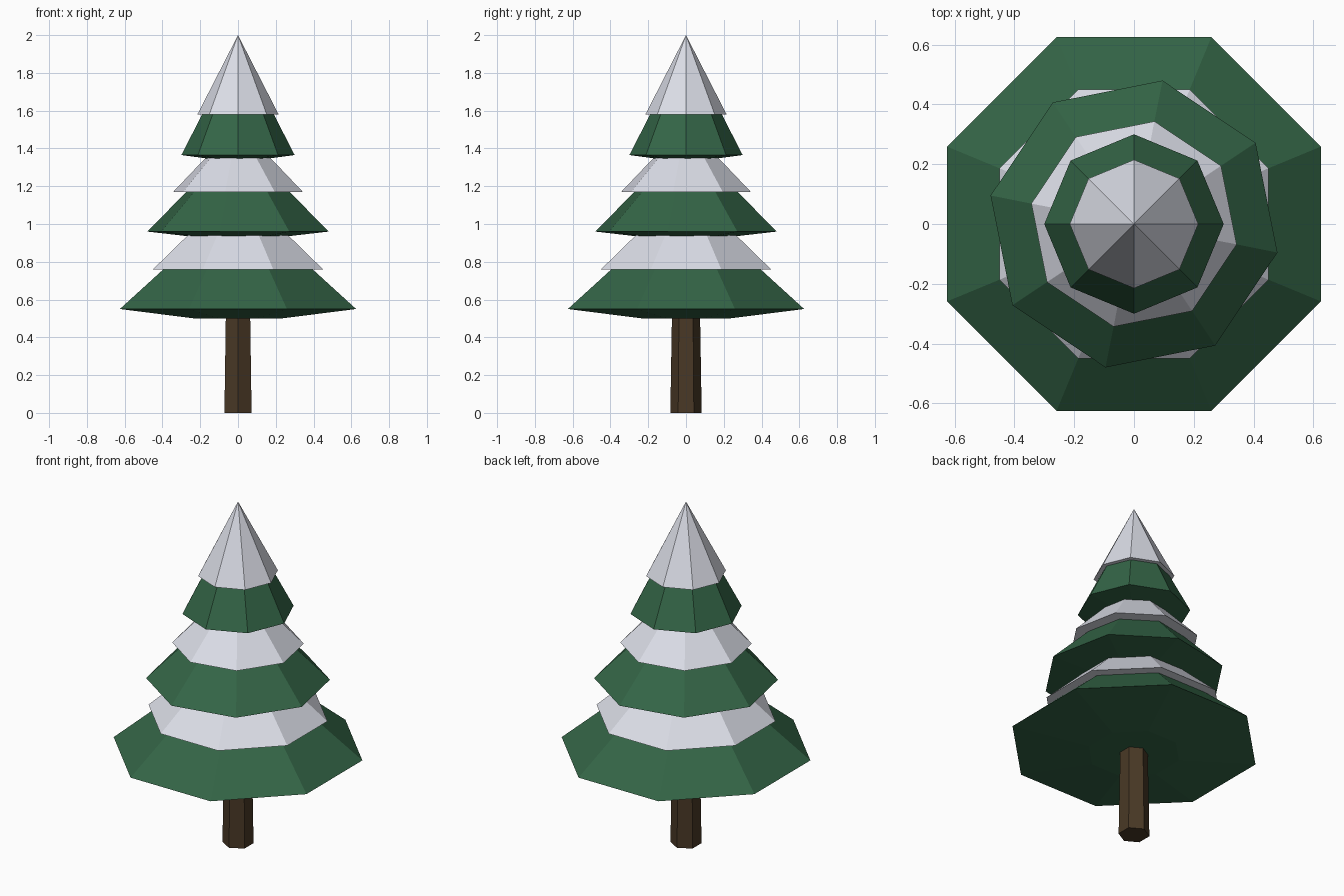
import bpy, bmesh, math

cube = bpy.data.objects.get("Cube")
if cube:
    bpy.data.objects.remove(cube, do_unlink=True)


def make_material(name, rgb):
    mat = bpy.data.materials.new(name)
    mat.use_nodes = True
    color = (*rgb, 1.0)
    mat.diffuse_color = color
    mat.node_tree.nodes["Principled BSDF"].inputs["Base Color"].default_value = color
    return mat


def lathe(name, profile, sides, turn, mat):
    """Closed faceted solid from (radius, height) rings, listed bottom to top."""
    bm = bmesh.new()
    rings = []
    for radius, z in profile:
        if radius == 0:
            rings.append([bm.verts.new((0, 0, z))] * sides)
            continue
        angles = [math.radians(turn) + math.tau * i / sides for i in range(sides)]
        rings.append([bm.verts.new((radius * math.cos(a), radius * math.sin(a), z))
                      for a in angles])
    for low, high in zip(rings, rings[1:]):
        for i in range(sides):
            j = (i + 1) % sides
            corners = [low[i], low[j], high[j], high[i]]
            bm.faces.new(list(dict.fromkeys(corners)))
    for ring in (rings[0], rings[-1]):
        if ring[0] is not ring[1]:
            bm.faces.new(ring)
    bmesh.ops.recalc_face_normals(bm, faces=bm.faces)
    mesh = bpy.data.meshes.new(name)
    bm.to_mesh(mesh)
    bm.free()
    mesh.materials.append(mat)
    obj = bpy.data.objects.new(name, mesh)
    bpy.context.collection.objects.link(obj)
    return obj


bark = make_material("bark_brown", (0.066, 0.040, 0.019))
green = make_material("needle_green", (0.034, 0.130, 0.062))
snow = make_material("snow_white", (0.77, 0.79, 0.87))

# Tapered six-sided trunk with a corner at the front
lathe("trunk", [(0.083, 0), (0.074, 0.54)], 6, 90, bark)

# Tiers: name, turn, bough radius, underside z, rim z, tip z,
# snow radius, snow rim z, snow tip z
tiers = [
    ("lower", 22.5, 0.677, 0.50, 0.55, 1.12, 0.487, 0.76, 1.20),
    ("middle", 33.75, 0.489, 0.925, 0.96, 1.45, 0.35, 1.17, 1.53),
    ("upper", 0, 0.30, 1.34, 1.365, 1.95, 0.215, 1.58, 2.0),
]
for name, turn, radius, under, rim, tip, snow_radius, snow_rim, snow_tip in tiers:
    # Bough cone with a shallow bulging underside
    lathe(name + "_boughs", [(radius * 0.37, under), (radius, rim), (0, tip)],
          8, turn, green)
    # Snow cap resting over the top of the boughs
    lathe(name + "_snow", [(snow_radius, snow_rim), (0, snow_tip)], 8, turn, snow)
